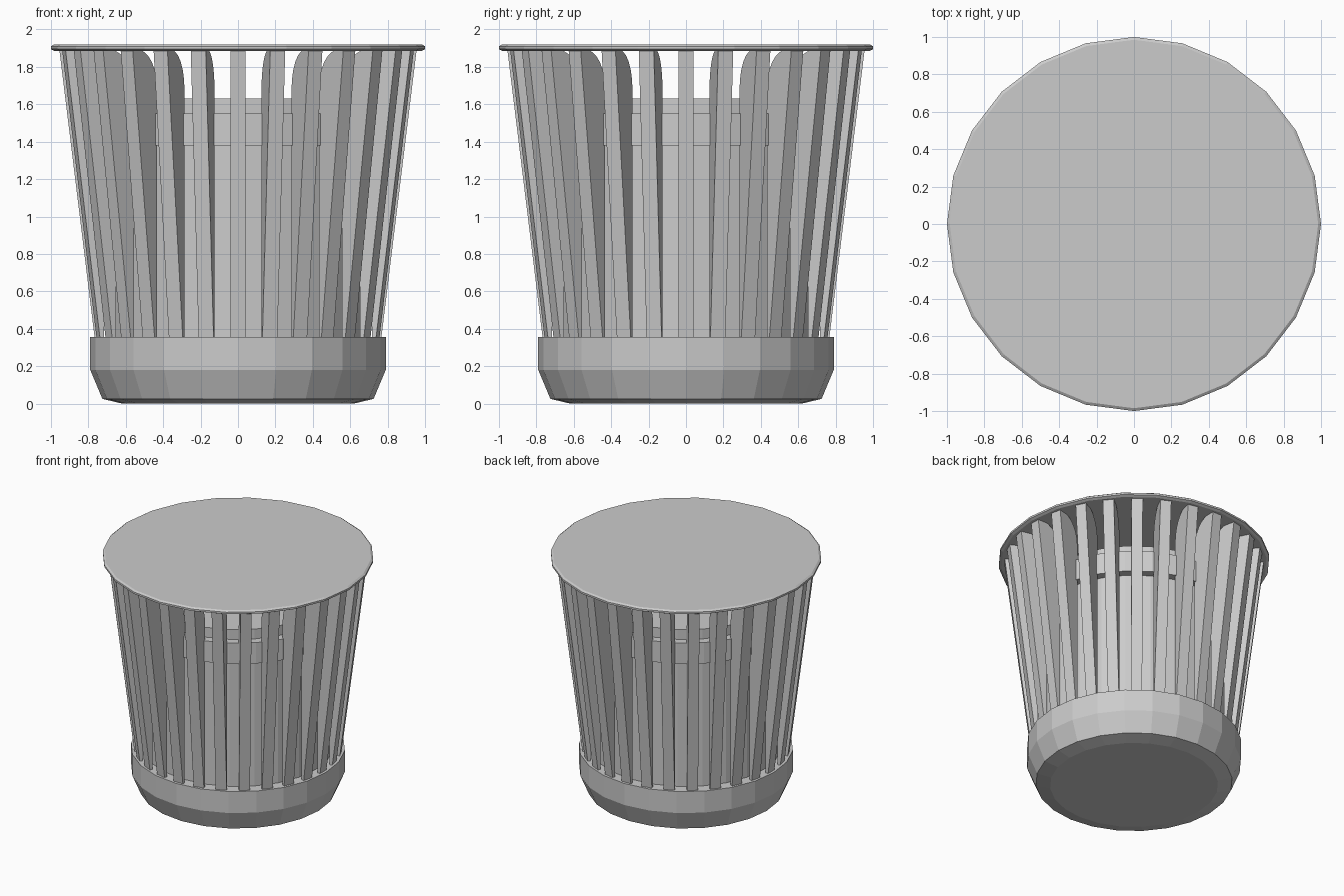
import bpy, bmesh, math
from mathutils import Matrix

cube = bpy.data.objects.get("Cube")
if cube:
    bpy.data.objects.remove(cube, do_unlink=True)

grey = bpy.data.materials.new("plain grey")
grey.use_nodes = True
grey.diffuse_color = (0.6, 0.6, 0.6, 1)
grey.node_tree.nodes["Principled BSDF"].inputs["Base Color"].default_value = (0.6, 0.6, 0.6, 1)

SIDES = 24
SLATS = 28


def finish(name, bm):
    bmesh.ops.recalc_face_normals(bm, faces=bm.faces)
    mesh = bpy.data.meshes.new(name)
    bm.to_mesh(mesh)
    bm.free()
    mesh.materials.append(grey)
    obj = bpy.data.objects.new(name, mesh)
    bpy.context.collection.objects.link(obj)
    return obj


def lathe(name, profile):
    """Closed faceted solid from (radius, z) pairs, bottom to top."""
    bm = bmesh.new()
    rings = []
    for r, z in profile:
        rings.append([bm.verts.new((r * math.cos(math.tau * i / SIDES),
                                    r * math.sin(math.tau * i / SIDES), z))
                      for i in range(SIDES)])
    for low, high in zip(rings, rings[1:]):
        for i in range(SIDES):
            j = (i + 1) % SIDES
            bm.faces.new((low[i], low[j], high[j], high[i]))
    bm.faces.new(rings[0][::-1])
    bm.faces.new(rings[-1])
    return finish(name, bm)


# Bowl-shaped foot, inner drum with its collar, and the flat lid
lathe("base", [(0.62, 0), (0.725, 0.025), (0.79, 0.18), (0.79, 0.355)])
lathe("inner_drum", [(0.70, 0.34), (0.70, 1.63)])
lathe("drum_collar", [(0.765, 1.38), (0.765, 1.55)])
lathe("lid", [(0.98, 1.885), (1, 1.895), (1, 1.91), (0.985, 1.92)])

# Radial slats: upright inner edge, leaning outer edge, rounded inner top corner
outline = [(0.745, 0.34), (0.765, 0.34), (0.955, 1.89)]
for k in range(7):
    a = math.radians(90 + 15 * k)
    outline.append((0.905 + 0.16 * math.cos(a), 1.68 + 0.21 * math.sin(a)))

bm = bmesh.new()
for n in range(SLATS):
    turn = Matrix.Rotation(math.tau * n / SLATS, 3, "Z")
    sides = [[bm.verts.new(turn @ Matrix.Translation((r, y, z)).translation)
              for r, z in outline] for y in (-0.041, 0.041)]
    bm.faces.new(sides[0])
    bm.faces.new(sides[1][::-1])
    for i in range(len(outline)):
        j = (i + 1) % len(outline)
        bm.faces.new((sides[0][i], sides[1][i], sides[1][j], sides[0][j]))
finish("slats", bm)
